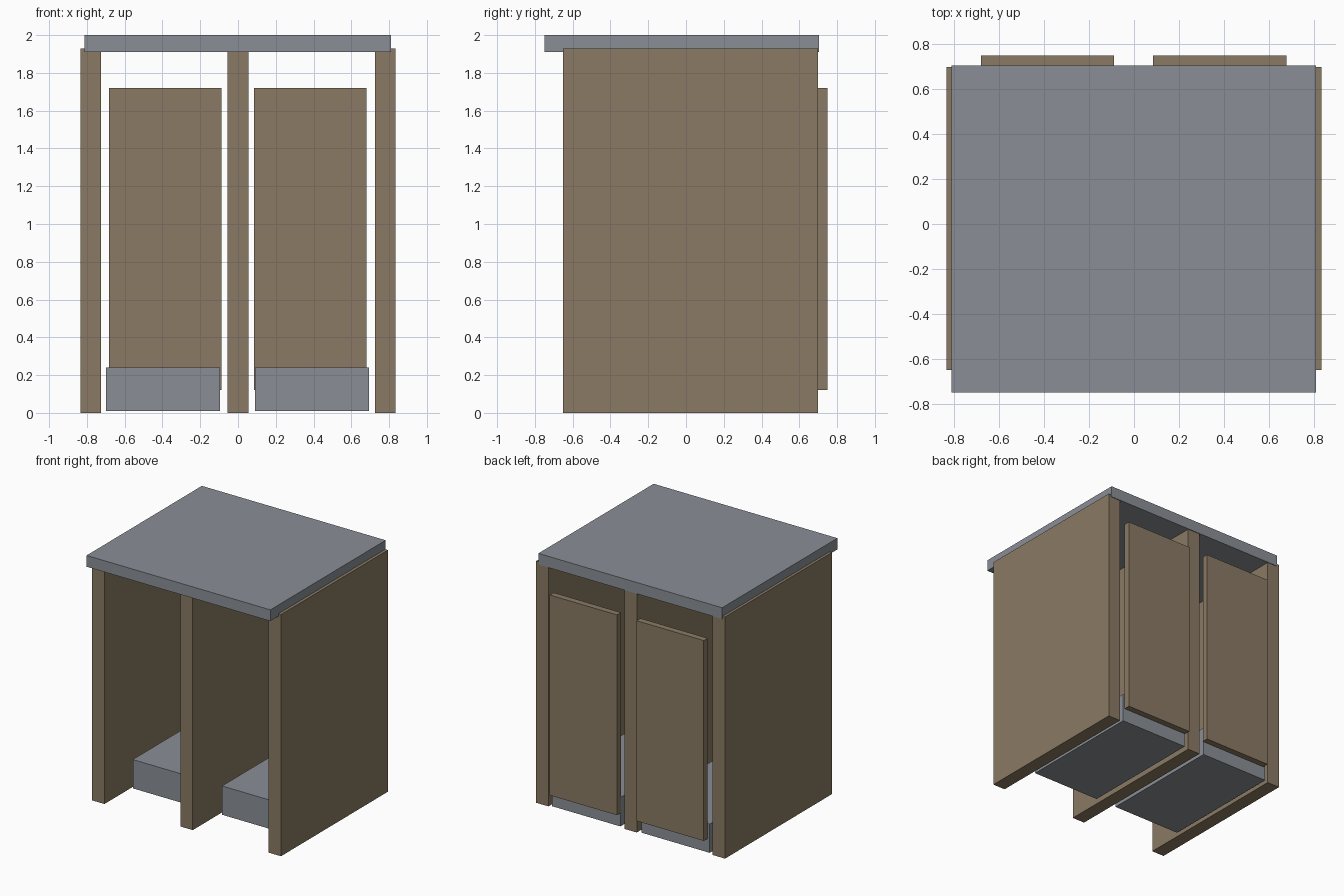
import bpy

if "Cube" in bpy.data.objects:
    bpy.data.objects.remove(bpy.data.objects["Cube"])


def material(name, rgb):
    m = bpy.data.materials.new(name)
    lin = [((c / 255 + 0.055) / 1.055) ** 2.4 for c in rgb]
    m.diffuse_color = (*lin, 1)
    m.use_nodes = True
    m.node_tree.nodes["Principled BSDF"].inputs["Base Color"].default_value = m.diffuse_color
    return m


wood = material("brown wood", (138, 122, 100))
stone = material("blue grey", (138, 143, 150))


def box(name, x, y, z, mat):
    """Axis-aligned box from (min, max) ranges."""
    bpy.ops.mesh.primitive_cube_add(size=1)
    o = bpy.context.object
    o.name = name
    for v in o.data.vertices:
        v.co = [(r[0] + r[1]) / 2 + c * (r[1] - r[0])
                for c, r in zip(v.co, (x, y, z))]
    o.data.materials.append(mat)
    return o


# three upright walls
for name, cx in (("left_wall", -0.78), ("middle_wall", 0), ("right_wall", 0.78)):
    box(name, (cx - 0.055, cx + 0.055), (-0.65, 0.70), (0, 1.93), wood)

# flat roof overhanging the front
box("roof", (-0.813, 0.811), (-0.75, 0.705), (1.91, 2.0), stone)

# back panel and low bench in each bay
for side, px, bx in (("left", -0.385, -0.397), ("right", 0.382, 0.392)):
    box(side + "_back_panel", (px - 0.297, px + 0.297), (0.70, 0.75), (0.12, 1.72), wood)
    box(side + "_bench", (bx - 0.302, bx + 0.302), (-0.33, 0.70), (0.01, 0.24), stone)
